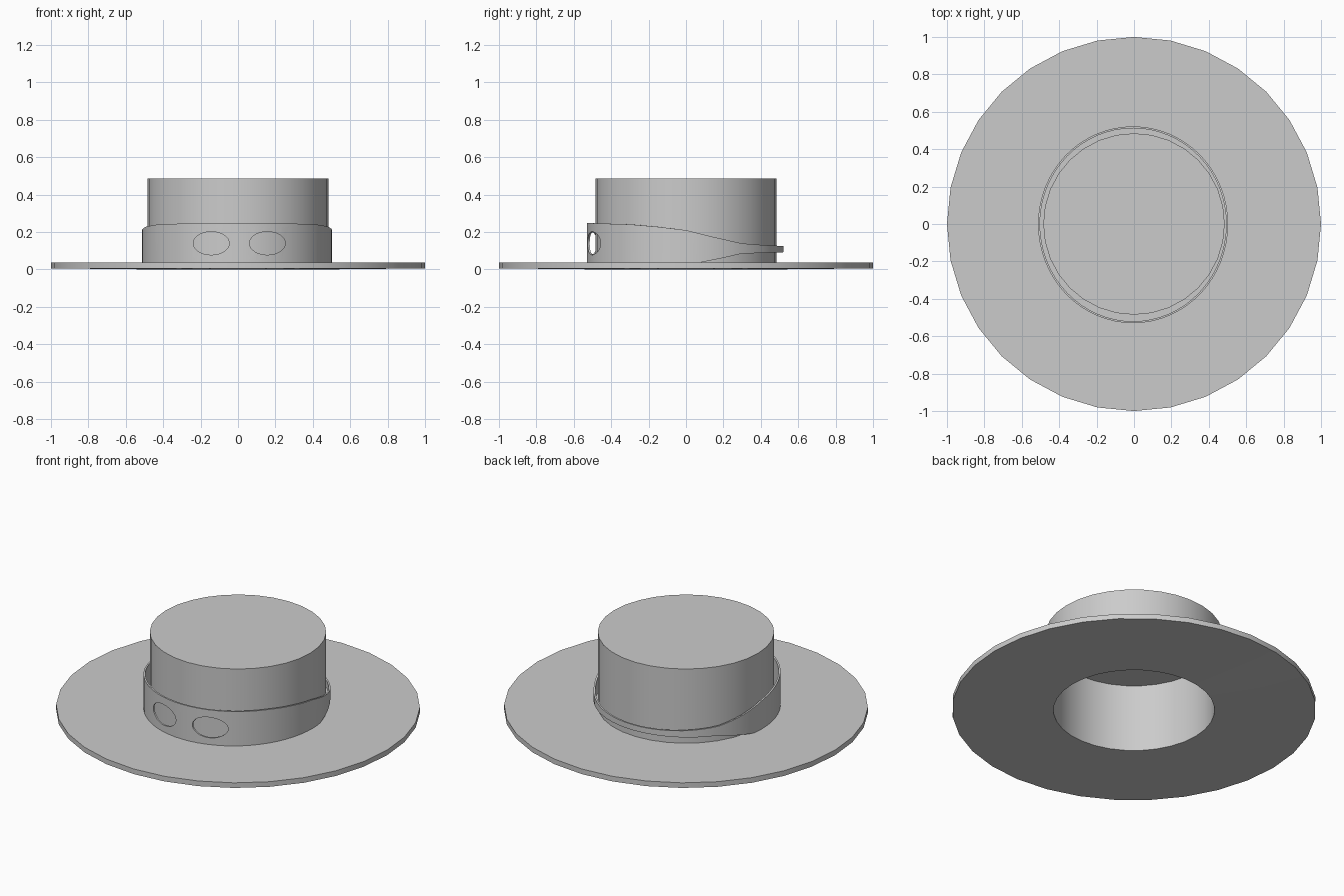
import bpy, bmesh, math
from mathutils import Matrix

if "Cube" in bpy.data.objects:
    bpy.data.objects.remove(bpy.data.objects["Cube"])


def finish(bm, name):
    bmesh.ops.recalc_face_normals(bm, faces=bm.faces)
    me = bpy.data.meshes.new(name)
    bm.to_mesh(me)
    bm.free()
    ob = bpy.data.objects.new(name, me)
    bpy.context.collection.objects.link(ob)
    return ob


def activate(ob):
    bpy.ops.object.select_all(action='DESELECT')
    ob.select_set(True)
    bpy.context.view_layer.objects.active = ob


def skin_rings(bm, rings, closed=False):
    n = len(rings[0])
    pairs = list(zip(rings, rings[1:])) + ([(rings[-1], rings[0])] if closed else [])
    for a, b in pairs:
        for i in range(n):
            j = (i + 1) % n
            bm.faces.new((a[i], a[j], b[j], b[i]))


def interp(points, x):
    if x <= points[0][0]:
        return points[0][1]
    for (x0, v0), (x1, v1) in zip(points, points[1:]):
        if x <= x1:
            return v0 + (v1 - v0) * (x - x0) / (x1 - x0)
    return points[-1][1]


# hat: one lathed shell, brim and hollow crown
profile = [(0.443, 0.41), (0.443, 0.0), (1.0, 0.006), (1.0, 0.037),
           (0.485, 0.037), (0.485, 0.487)]
N = 32
bm = bmesh.new()
rings = [[bm.verts.new((r * math.cos(2 * math.pi * i / N),
                        r * math.sin(2 * math.pi * i / N), z)) for i in range(N)]
         for r, z in profile]
skin_rings(bm, rings)
bm.faces.new(rings[0])
bm.faces.new(rings[-1])
hat = finish(bm, "hat")
activate(hat)
bpy.ops.object.shade_smooth_by_angle(angle=math.radians(30))

# band: thin strip, tall with eye holes in front, narrow at the back
top_z = [(-0.53, 0.248), (-0.3, 0.241), (-0.15, 0.228), (0.0, 0.21), (0.15, 0.173),
         (0.3, 0.139), (0.42, 0.13), (0.52, 0.125)]
low_z = [(0.05, 0.032), (0.2, 0.062), (0.3, 0.085), (0.42, 0.088), (0.52, 0.092)]
M = 64
bm = bmesh.new()
rings = [[], [], [], []]
for i in range(M):
    t = 2 * math.pi * i / M
    c, s = math.cos(t), math.sin(t)
    rx, ry = 0.508, (0.522 if s > 0 else 0.53)
    y = ry * s
    for ring, inset, z in zip(rings, (0, 0, 0.01, 0.01),
                              (interp(low_z, y), interp(top_z, y),
                               interp(top_z, y), interp(low_z, y))):
        ring.append(bm.verts.new(((rx - inset) * c - 0.005, (ry - inset) * s, z)))
skin_rings(bm, rings, closed=True)
band = finish(bm, "mask_band")

# eye hole cutters
for x in (-0.143, 0.157):
    bm = bmesh.new()
    bmesh.ops.create_cone(
        bm, cap_ends=True, segments=32, radius1=1, radius2=1, depth=1,
        matrix=Matrix.Translation((x, -0.5, 0.14))
        @ Matrix.Rotation(math.pi / 2, 4, 'X')
        @ Matrix.Diagonal((0.096, 0.062, 0.3, 1)))
    cutter = finish(bm, "eye_cutter")
    cutter.hide_render = True
    mod = band.modifiers.new("eye_hole", 'BOOLEAN')
    mod.operation = 'DIFFERENCE'
    mod.solver = 'EXACT'
    mod.object = cutter
    activate(band)
    bpy.ops.object.modifier_apply(modifier=mod.name)
    bpy.data.objects.remove(cutter)

activate(band)
bpy.ops.object.shade_smooth_by_angle(angle=math.radians(30))
